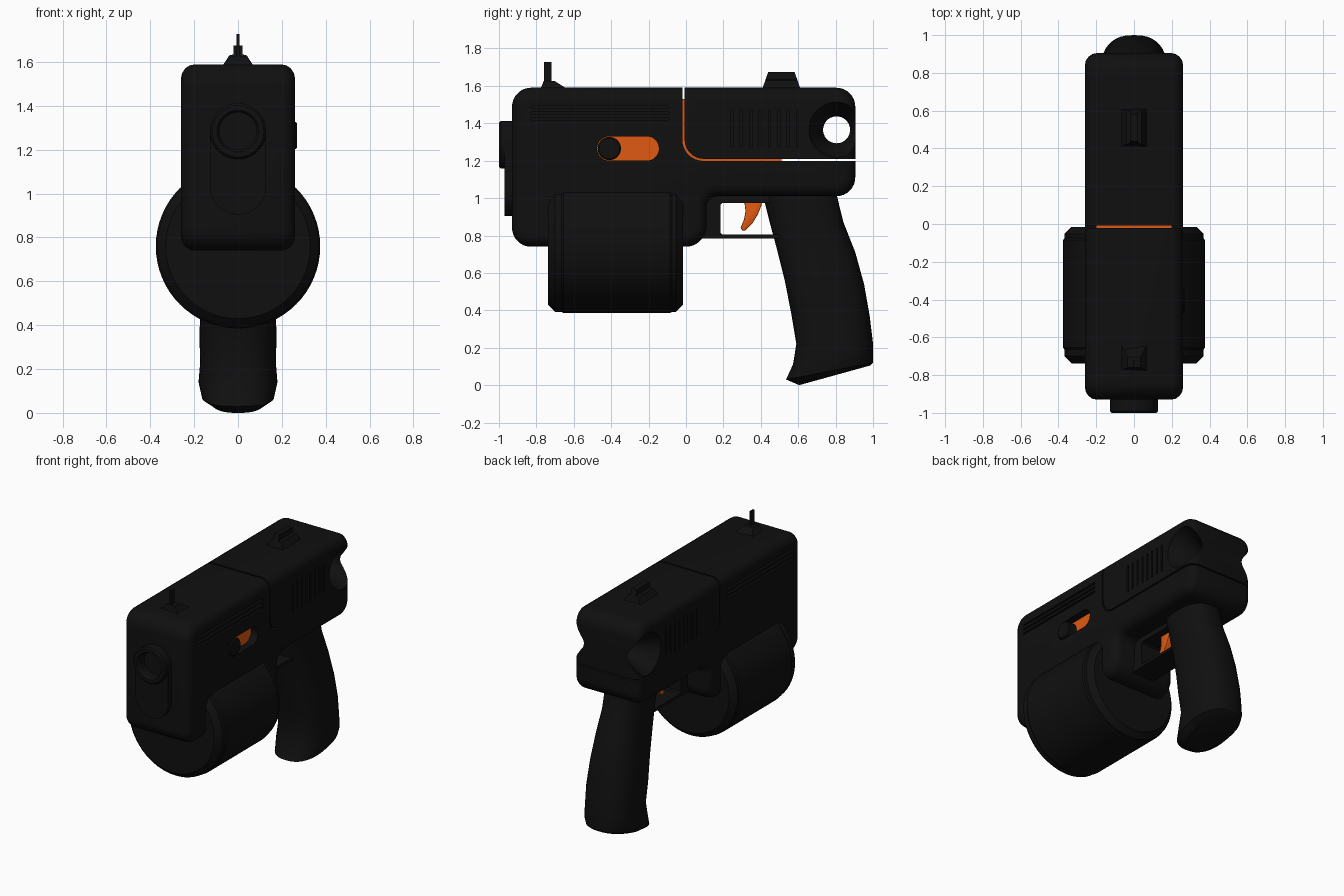
import bpy, bmesh
from math import sin, cos, pi, radians, copysign
from mathutils import Vector

if "Cube" in bpy.data.objects:
    bpy.data.objects.remove(bpy.data.objects["Cube"])

def material(name, rgb):
    m = bpy.data.materials.new(name)
    m.diffuse_color = (*rgb, 1)
    m.use_nodes = True
    m.node_tree.nodes["Principled BSDF"].inputs["Base Color"].default_value = m.diffuse_color
    return m

BLACK = material("black_plastic", (0.005, 0.005, 0.005))
ORANGE = material("orange_plastic", (0.74, 0.1, 0.006))

def finish(name, bm, mat=BLACK):
    bmesh.ops.recalc_face_normals(bm, faces=bm.faces)
    me = bpy.data.meshes.new(name)
    bm.to_mesh(me)
    bm.free()
    me.materials.append(mat)
    ob = bpy.data.objects.new(name, me)
    bpy.context.collection.objects.link(ob)
    return ob

def rounded(corners, n=7):
    """Outline from (a, b, radius) corners; radius 0 stays sharp."""
    out = []
    for i, (a, b, r) in enumerate(corners):
        c = Vector((a, b))
        if r == 0:
            out.append(c)
            continue
        u = (Vector(corners[i - 1][:2]) - c).normalized()
        v = (Vector(corners[(i + 1) % len(corners)][:2]) - c).normalized()
        half = u.angle(v) / 2
        centre = c + (u + v).normalized() * r / sin(half)
        d = r * cos(half) / sin(half)
        p, q = c + u * d - centre, c + v * d - centre
        for k in range(n + 1):
            out.append(centre + p.lerp(q, k / n).normalized() * r)
    return out

def stadium(a0, a1, b0, b1):
    r = min(a1 - a0, b1 - b0) / 2 - 0.001
    return rounded([(a0, b0, r), (a1, b0, r), (a1, b1, r), (a0, b1, r)])

def prism(name, pts, lo, hi, axis="x", mat=BLACK, bevel=0, seg=4):
    bm = bmesh.new()
    put = (lambda p, t: (t, p[0], p[1])) if axis == "x" else (lambda p, t: (p[0], t, p[1]))
    f = bm.faces.new([bm.verts.new(put(p, lo)) for p in pts])
    ext = bmesh.ops.extrude_face_region(bm, geom=[f], use_keep_orig=True)["geom"]
    shift = put((0, 0), hi - lo)
    bmesh.ops.translate(bm, vec=shift, verts=[g for g in ext if isinstance(g, bmesh.types.BMVert)])
    bmesh.ops.recalc_face_normals(bm, faces=bm.faces)
    if bevel:
        k = "xy".index(axis)
        rim = [e for e in bm.edges if abs(e.verts[0].co[k] - e.verts[1].co[k]) < 1e-5]
        bmesh.ops.bevel(bm, geom=rim, offset=bevel, segments=seg, profile=0.5, affect="EDGES")
    return finish(name, bm, mat)

def loft(name, rings, mat=BLACK):
    bm = bmesh.new()
    rings = [[bm.verts.new(p) for p in r] for r in rings]
    for a, b in zip(rings, rings[1:]):
        for i in range(len(a)):
            j = (i + 1) % len(a)
            bm.faces.new((a[i], a[j], b[j], b[i]))
    bm.faces.new(rings[0])
    bm.faces.new(rings[-1])
    return finish(name, bm, mat)

def lathe(name, profile, axis, c, mat=BLACK, n=48):
    """Spin (radius, position) pairs; c is the centre across the axis."""
    rings = []
    for r, t in profile:
        ring = [(c[0] + r * cos(2 * pi * i / n), c[1] + r * sin(2 * pi * i / n)) for i in range(n)]
        rings.append([(t, p, q) if axis == "x" else (p, t, q) for p, q in ring])
    return loft(name, rings, mat)

def boxes(name, spans, mat=BLACK):
    bm = bmesh.new()
    for lo, hi in spans:
        vs = bmesh.ops.create_cube(bm, size=1)["verts"]
        for v in vs:
            v.co = [lo[k] if v.co[k] < 0 else hi[k] for k in range(3)]
    return finish(name, bm, mat)

def cut(ob, *cutters):
    bpy.context.view_layer.objects.active = ob
    for c in cutters:
        c.hide_render = True
        m = ob.modifiers.new("cut", "BOOLEAN")
        m.operation, m.solver, m.object = "DIFFERENCE", "EXACT", c
        bpy.ops.object.modifier_apply(modifier=m.name)

# Main shell: one outline, later split by a gap into receiver and slide
shell = prism("body_shell", rounded([
    (-0.93, 0.74, 0.1), (0.11, 0.74, 0.11), (0.11, 1.01, 0.06), (0.905, 1.01, 0.1),
    (0.905, 1.59, 0.1), (-0.93, 1.59, 0.1)]), -0.26, 0.26, bevel=0.065)

gap = prism("gap_cutter", rounded([
    (-0.02, 1.7, 0), (-0.02, 1.199, 0.112), (1.0, 1.199, 0), (1.0, 1.21, 0),
    (-0.007, 1.21, 0.1), (-0.007, 1.7, 0)]), -0.4, 0.4)
flare = lathe("rear_hole_cutter", [
    (0.16, -0.3), (0.145, -0.25), (0.115, -0.2), (0.085, -0.14), (0.072, -0.08),
    (0.072, 0.08), (0.085, 0.14), (0.115, 0.2), (0.145, 0.25), (0.16, 0.3)], "x", (0.805, 1.365))
bore = lathe("bore_cutter", [(0.1, -1.1), (0.1, -0.79)], "y", (0, 1.285))
slot = prism("slot_cutter", stadium(-0.475, -0.145, 1.2, 1.33), 0.2, 0.35)
grooves = []
for s in (-1, 1):
    x0, x1 = sorted((s * 0.243, s * 0.3))
    grooves += [((x0, -0.83, z), (x1, -0.09, z + 0.014)) for z in (1.415, 1.447, 1.479)]
    grooves += [((x0, 0.24 + 0.05 * i, 1.27), (x1, 0.252 + 0.05 * i, 1.47)) for i in range(8)]
groove_cutter = boxes("groove_cutter", grooves)
cut(shell, gap, flare, bore, slot, groove_cutter)

# Orange core showing through the gap
boxes("inner_core", [((-0.2, -0.1, 1.1), (0.2, 0.51, 1.53))], ORANGE)

# Side slot floor and sliding knob, right side only
prism("slot_floor", stadium(-0.48, -0.14, 1.195, 1.335), 0.15, 0.205, mat=ORANGE)
lathe("slide_knob", [(0.062, 0.18), (0.062, 0.262), (0.055, 0.269)], "x", (-0.41, 1.265))

# Muzzle plate and barrel ring
plate = prism("muzzle_plate", stadium(-0.128, 0.128, 0.905, 1.413), -0.97, -0.9, "y")
cut(plate, bore)
lathe("barrel_ring", [(0.128, -0.93), (0.128, -0.99), (0.118, -1.0), (0.095, -1.0),
                      (0.085, -0.985), (0.085, -0.8)], "y", (0, 1.285))

# Drum magazine
lathe("drum_magazine", [
    (0.33, -0.738), (0.368, -0.7), (0.368, -0.665), (0.375, -0.655), (0.375, -0.085),
    (0.368, -0.075), (0.368, -0.053), (0.33, -0.015)], "y", (0, 0.76), n=64)

# Trigger guard: front post, roof and lower bar
prism("trigger_guard", [
    (0.08, 0.785), (0.5, 0.785), (0.5, 0.805), (0.195, 0.805), (0.185, 0.815),
    (0.185, 0.965), (0.195, 0.975), (0.46, 0.975), (0.46, 1.05), (0.08, 1.05)], -0.09, 0.09)

# Trigger
prism("trigger", [
    (0.31, 1.0), (0.41, 1.0), (0.403, 0.96), (0.385, 0.915), (0.355, 0.865), (0.318, 0.828),
    (0.3, 0.828), (0.292, 0.842), (0.31, 0.885), (0.318, 0.93)], -0.035, 0.035,
      mat=ORANGE, bevel=0.006, seg=2)

# Grip: oval sections from front point to back point with a half width
def oval(fy, fz, by, bz, hw, n=40, e=2 / 2.5):
    ring = []
    for i in range(n):
        a = 2 * pi * i / n
        c, s = (copysign(abs(t) ** e, t) for t in (cos(a), sin(a)))
        k = (1 + c) / 2
        ring.append((hw * s, fy + (by - fy) * k, fz + (bz - fz) * k))
    return ring

loft("grip", [oval(*s) for s in (
    (0.405, 1.04, 0.8, 1.04, 0.14), (0.445, 0.88, 0.842, 0.87, 0.14),
    (0.48, 0.75, 0.905, 0.71, 0.15), (0.53, 0.55, 0.952, 0.54, 0.165),
    (0.565, 0.37, 0.982, 0.37, 0.176), (0.59, 0.22, 0.999, 0.23, 0.173),
    (0.572, 0.11, 1.0, 0.17, 0.18), (0.535, 0.03, 1.0, 0.12, 0.165),
    (0.605, 0.0, 0.985, 0.105, 0.12))])

# Sights: front profile pushed along y, with sloping ends
def sight(name, half, y0, y1, s0, s1):
    ob = prism(name, half + [(-x, z) for x, z in reversed(half)], y0, y1, "y")
    mid = (y0 + y1) / 2
    for v in ob.data.vertices:
        h = max(v.co.z - 1.59, 0)
        v.co.y += h * s0 if v.co.y < mid else -h * s1

sight("rear_sight", [(0.066, 1.57), (0.066, 1.59), (0.04, 1.63), (0.02, 1.635), (0.02, 1.675)],
      0.41, 0.61, 0.35, 0.35)
sight("front_sight", [(0.066, 1.57), (0.066, 1.59), (0.035, 1.627)], -0.775, -0.645, 0.4, 1.6)
boxes("front_sight_post", [((-0.006, -0.76, 1.6), (0.006, -0.72, 1.728))])

# Remove cutters and shade
for c in (gap, flare, bore, slot, groove_cutter):
    bpy.data.objects.remove(c)
for ob in bpy.data.objects:
    ob.select_set(True)
    bpy.context.view_layer.objects.active = ob
bpy.ops.object.shade_smooth_by_angle(angle=radians(32))
